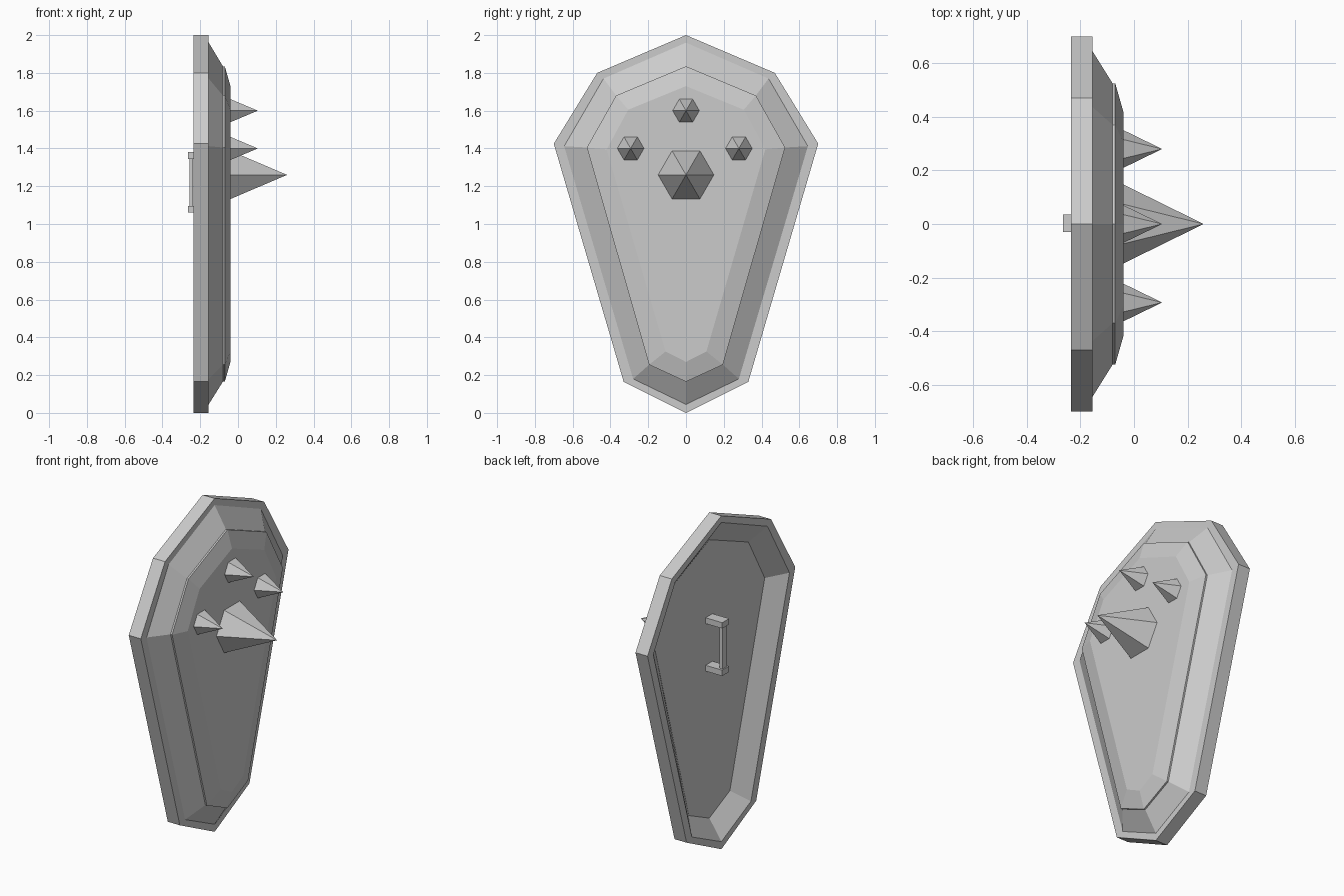
import bpy, bmesh
from math import cos, sin, pi
from mathutils import Matrix

if "Cube" in bpy.data.objects:
    bpy.data.objects.remove(bpy.data.objects["Cube"])


def finish(bm, name):
    bmesh.ops.recalc_face_normals(bm, faces=bm.faces)
    mesh = bpy.data.meshes.new(name)
    bm.to_mesh(mesh)
    bm.free()
    obj = bpy.data.objects.new(name, mesh)
    bpy.context.collection.objects.link(obj)
    return obj


def outline(half):
    """Mirror a top-to-bottom half outline (y, z) into a closed loop."""
    return half + [(-y, z) for y, z in half[-2:0:-1]]


def loft(name, sections):
    """Bridge (x, outline) sections in order and cap both ends."""
    bm = bmesh.new()
    loops = [[bm.verts.new((x, y, z)) for y, z in pts] for x, pts in sections]
    for a, b in zip(loops, loops[1:]):
        n = len(a)
        for i in range(n):
            j = (i + 1) % n
            bm.faces.new((a[i], a[j], b[j], b[i]))
    bm.faces.new(loops[0])
    bm.faces.new(loops[-1])
    return finish(bm, name)


def spike(name, y, z, radius, tip_x, base_x=-0.045):
    bm = bmesh.new()
    base = [bm.verts.new((base_x, y + radius * cos(k * pi / 3), z + radius * sin(k * pi / 3)))
            for k in range(6)]
    tip = bm.verts.new((tip_x, y, z))
    for k in range(6):
        bm.faces.new((base[k], base[(k + 1) % 6], tip))
    bm.faces.new(base)
    return finish(bm, name)


def box(name, x0, x1, y0, y1, z0, z1):
    bm = bmesh.new()
    bmesh.ops.create_cube(bm, size=1, matrix=Matrix.Translation(
        ((x0 + x1) / 2, (y0 + y1) / 2, (z0 + z1) / 2))
        @ Matrix.Diagonal((x1 - x0, y1 - y0, z1 - z0, 1)))
    return finish(bm, name)


# Nested shield outlines, from the outer edge to the flat centre
outer = outline([(0, 2.0), (0.47, 1.80), (0.70, 1.425), (0.33, 0.165), (0, 0.0)])
rim = outline([(0, 1.96), (0.437, 1.77), (0.645, 1.412), (0.28, 0.18), (0, 0.045)])
panel = outline([(0, 1.835), (0.37, 1.68), (0.525, 1.405), (0.195, 0.255), (0, 0.165)])
flat = outline([(0, 1.73), (0.306, 1.605), (0.42, 1.395), (0.108, 0.325), (0, 0.27)])

# Shield body: hollow back, rim, sloped front, stepped centre panel
loft("shield_body", [
    (-0.155, panel), (-0.235, rim), (-0.235, outer), (-0.155, outer),
    (-0.155, rim), (-0.08, panel), (-0.07, panel), (-0.04, flat)])

# Front spikes
spike("large_spike", 0, 1.26, 0.15, 0.26)
for name, y, z in (("top", 0, 1.60), ("left", -0.293, 1.40), ("right", 0.28, 1.40)):
    spike("small_spike_" + name, y, z, 0.073, 0.105)

# Back handle: two mounts and a grip bar
for name, z in (("lower", 1.06), ("upper", 1.345)):
    box("handle_mount_" + name, -0.265, -0.15, -0.03, 0.035, z, z + 0.035)
box("handle_grip", -0.258, -0.238, -0.018, 0.022, 1.09, 1.35)
